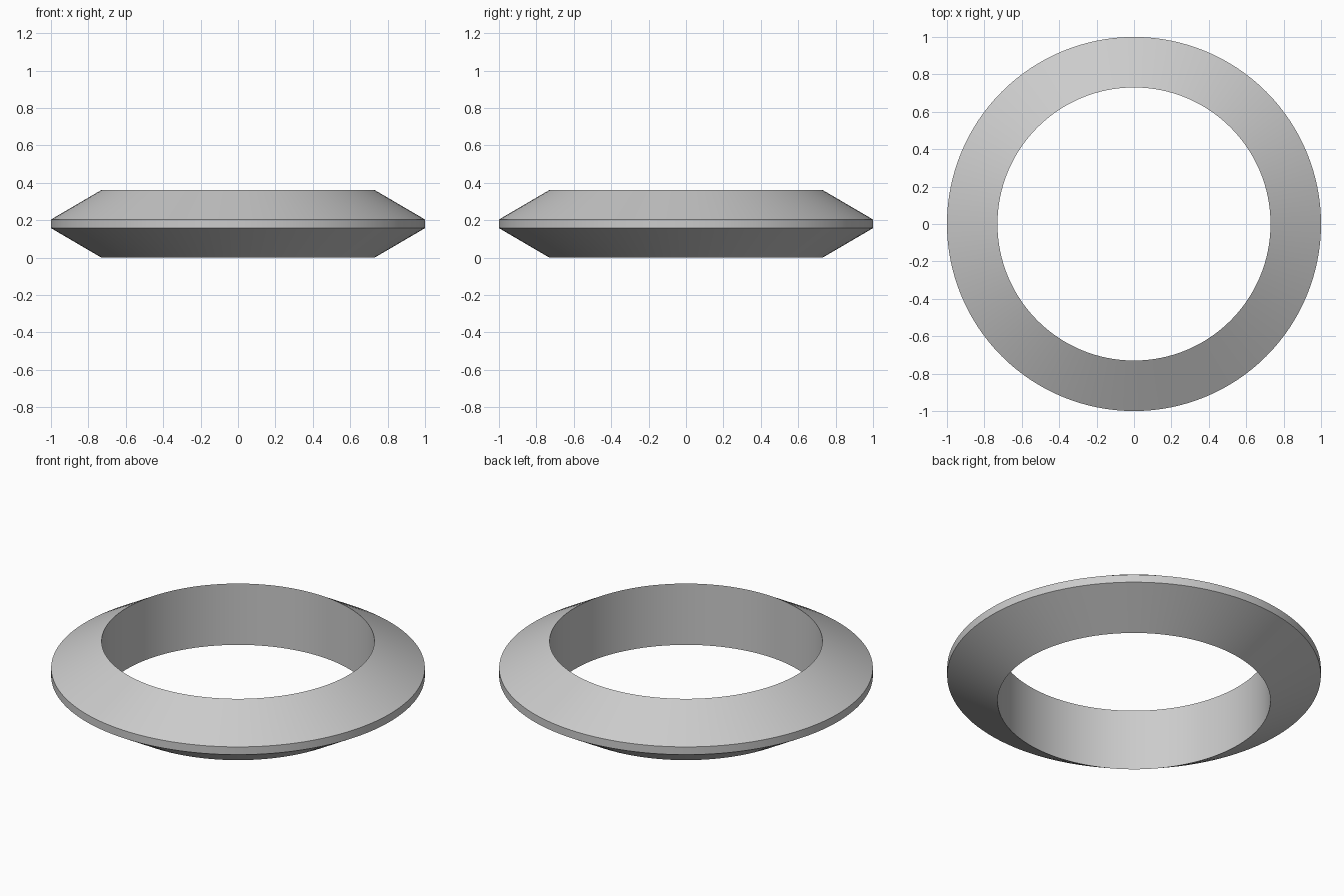
import bpy, bmesh
from math import cos, sin, tau, radians

if "Cube" in bpy.data.objects:
    bpy.data.objects.remove(bpy.data.objects["Cube"])

SEGMENTS = 128
# Ring cross-section (radius, height): straight bore, sloped faces, thin rim
PROFILE = [(0.73, 0.0), (1.0, 0.158), (1.0, 0.204), (0.73, 0.362)]

# Revolve the closed profile around z
bm = bmesh.new()
rings = [[bm.verts.new((r * cos(tau * i / SEGMENTS), r * sin(tau * i / SEGMENTS), z))
          for r, z in PROFILE] for i in range(SEGMENTS)]
n = len(PROFILE)
for i in range(SEGMENTS):
    a, b = rings[i], rings[(i + 1) % SEGMENTS]
    for j in range(n):
        k = (j + 1) % n
        bm.faces.new((a[j], b[j], b[k], a[k]))
bmesh.ops.recalc_face_normals(bm, faces=bm.faces)

mesh = bpy.data.meshes.new("bevelled_ring")
bm.to_mesh(mesh)
bm.free()
ring = bpy.data.objects.new("bevelled_ring", mesh)
bpy.context.collection.objects.link(ring)

# Smooth around the ring, sharp at the profile corners
bpy.context.view_layer.objects.active = ring
ring.select_set(True)
bpy.ops.object.shade_smooth_by_angle(angle=radians(25))
